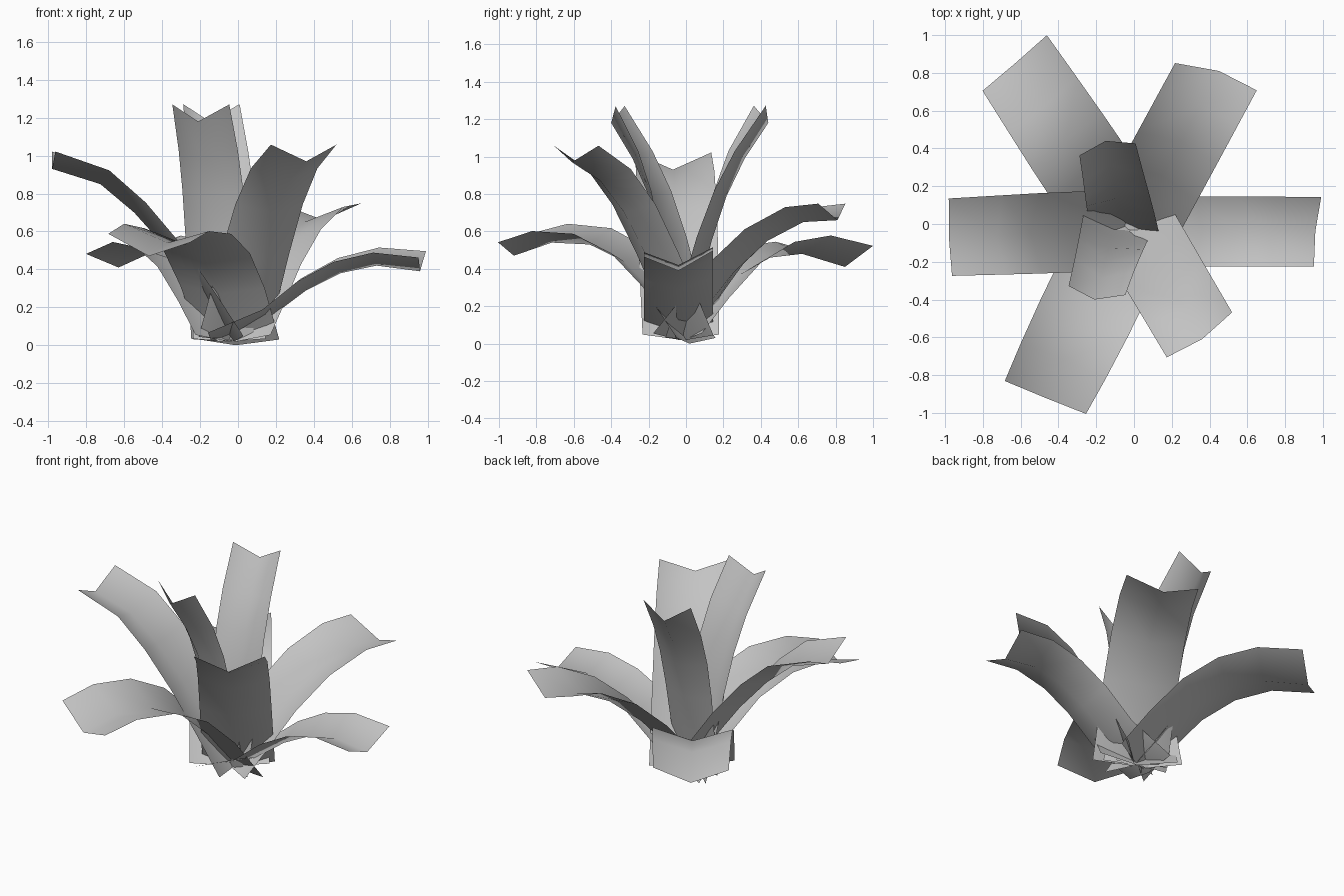
import bpy
import bmesh
from math import pi, radians, sin
from mathutils import Matrix, Vector

cube = bpy.data.objects.get("Cube")
if cube:
    bpy.data.objects.remove(cube, do_unlink=True)

grey = bpy.data.materials.new("leaf_grey")
grey.use_nodes = True
colour = (0.55, 0.55, 0.55, 1)
grey.diffuse_color = colour
grey.node_tree.nodes["Principled BSDF"].inputs["Base Color"].default_value = colour


def leaf(name, root, tip, widths, profile, twist=(0, 0), flare=0.0, roll=0.0, bulge=0.04):
    """Arching leaf, folded along its midrib; profile holds (reach fraction, height).
    Widths and twist run from base to tip, flare pushes the tip corners onward."""
    root, tip = Vector((*root, 0)), Vector((*tip, 0))
    out = tip - root
    across = Vector((-out.y, out.x, 0)).normalized()
    spine = [root + out * reach + Vector((0, 0, z)) for reach, z in profile]
    last = len(spine) - 1
    bm = bmesh.new()
    rows = []
    for i, p in enumerate(spine):
        t = i / last
        along = (spine[min(i + 1, last)] - spine[max(i - 1, 0)]).normalized()
        # Both edges rise from the midrib, most at the tip
        lift = along.cross(across).normalized() * (0.05 + 0.04 * t)
        if lift.z < 0:
            lift = -lift
        if i == last:
            lift += along * flare
        turn = twist[0] + (twist[1] - twist[0]) * t
        side = Matrix.Rotation(radians(turn), 3, "Z") @ across
        side.z = roll * t
        w = side * (widths[0] + (widths[1] - widths[0]) * t) * (1 + bulge * sin(pi * t))
        rows.append([bm.verts.new(v) for v in (p - w + lift, p, p + w + lift)])
    for a, b in zip(rows, rows[1:]):
        for k in range(2):
            bm.faces.new((a[k + 1], a[k], b[k], b[k + 1])).smooth = True
    mesh = bpy.data.meshes.new(name)
    bm.to_mesh(mesh)
    bm.free()
    mesh.materials.append(grey)
    bpy.context.collection.objects.link(bpy.data.objects.new(name, mesh))


# Spreading outer leaves
leaf("right_leaf", (-0.04, -0.03), (-0.98, -0.07), (0.205, 0.205),
     [(-0.02, 0.02), (0.15, 0.25), (0.34, 0.49), (0.54, 0.70), (0.73, 0.85), (1, 0.93)],
     flare=0.02)
leaf("left_leaf", (-0.04, -0.04), (0.96, -0.04), (0.185, 0.185),
     [(-0.1, 0.02), (0.2, 0.14), (0.4, 0.29), (0.58, 0.38), (0.77, 0.42), (1, 0.39)],
     twist=(0, -6), roll=0.09, bulge=0)
leaf("back_right_leaf", (-0.06, 0), (-0.63, 0.85), (0.235, 0.225),
     [(-0.02, 0.02), (0.15, 0.20), (0.34, 0.37), (0.53, 0.46), (0.73, 0.48), (1, 0.41)],
     twist=(0, 7), flare=-0.02, roll=-0.09)
leaf("back_left_leaf", (0, -0.02), (0.45, 0.81), (0.225, 0.228),
     [(-0.02, 0.02), (0.13, 0.17), (0.33, 0.38), (0.55, 0.55), (0.78, 0.65), (1, 0.66)],
     twist=(0, 10), flare=-0.03, bulge=0)
leaf("front_right_leaf", (-0.02, 0), (-0.47, -0.92), (0.235, 0.232),
     [(-0.02, 0), (0.18, 0.27), (0.36, 0.44), (0.56, 0.53), (0.78, 0.54), (1, 0.47)],
     twist=(0, 4), flare=-0.03, roll=-0.1, bulge=0.08)
leaf("front_left_leaf", (0, 0), (0.36, -0.61), (0.215, 0.21),
     [(0, 0.02), (0.14, 0.20), (0.33, 0.45), (0.54, 0.70), (0.75, 0.87), (1, 0.97)],
     twist=(0, 4), flare=0.02, bulge=0)

# Upright inner leaves
upright = [(-0.05, 0.02), (0.12, 0.28), (0.28, 0.55), (0.47, 0.79), (0.7, 0.99), (1, 1.18)]
leaf("inner_back_leaf", (-0.06, 0.02), (-0.15, 0.44), (0.2, 0.152), upright,
     twist=(-30, 0), flare=0.05, bulge=0)
leaf("inner_front_leaf", (-0.1, -0.02), (-0.21, -0.4), (0.195, 0.152), upright,
     twist=(-16, 7), flare=0.05, bulge=0)
